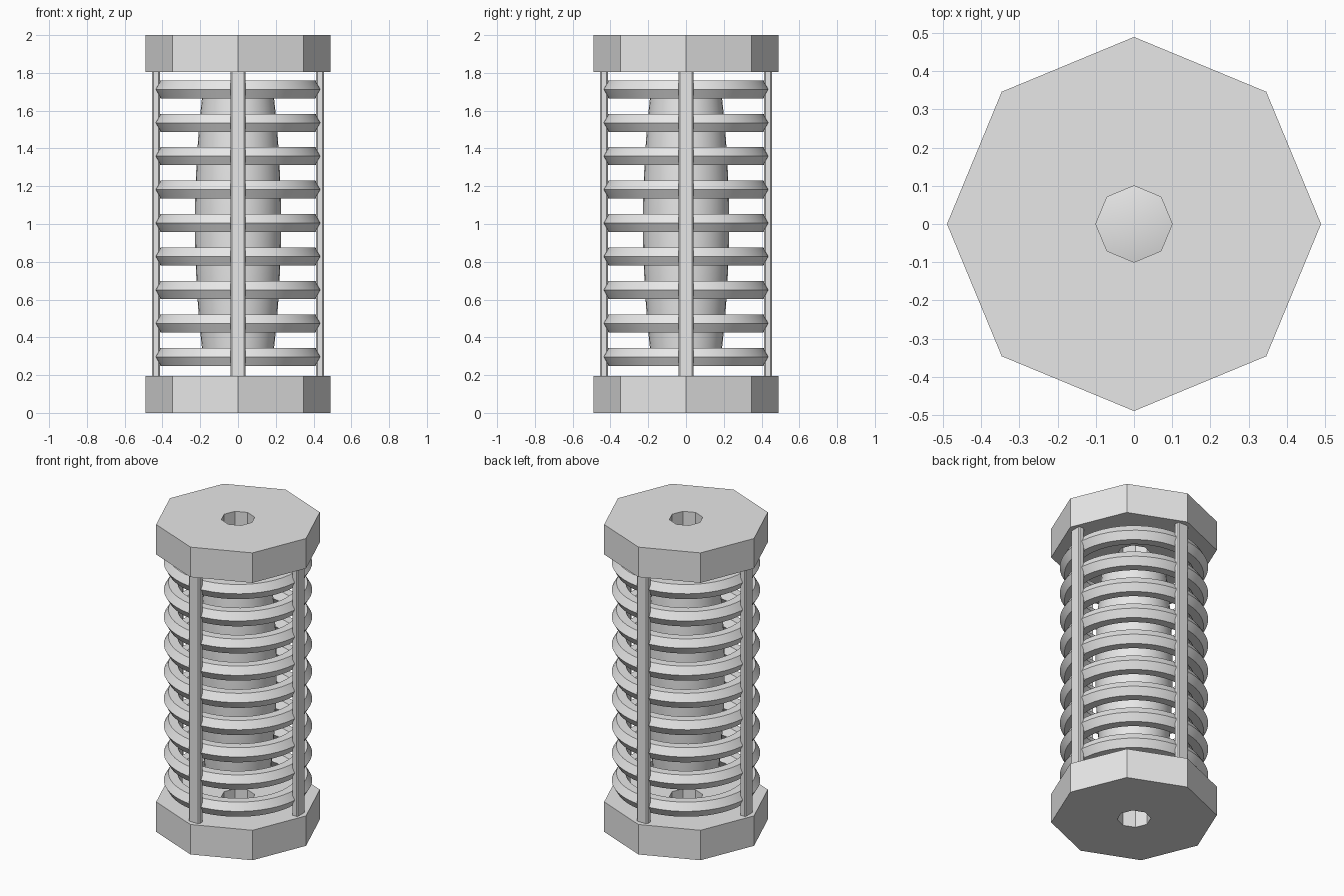
import bpy, bmesh, math

cube = bpy.data.objects.get("Cube")
if cube:
    bpy.data.objects.remove(cube, do_unlink=True)

grey = bpy.data.materials.new("light_grey")
grey.use_nodes = True
colour = (0.8, 0.8, 0.8, 1)
grey.diffuse_color = colour
grey.node_tree.nodes["Principled BSDF"].inputs["Base Color"].default_value = colour


def add_object(name, bm, smooth=False):
    bmesh.ops.recalc_face_normals(bm, faces=bm.faces)
    mesh = bpy.data.meshes.new(name)
    bm.to_mesh(mesh)
    bm.free()
    mesh.materials.append(grey)
    obj = bpy.data.objects.new(name, mesh)
    bpy.context.collection.objects.link(obj)
    if smooth:
        bpy.ops.object.select_all(action='DESELECT')
        obj.select_set(True)
        bpy.context.view_layer.objects.active = obj
        bpy.ops.object.shade_smooth_by_angle(angle=math.radians(25))
    return obj


def lathe(name, profile, sides, closed=False, smooth=True):
    """Revolve (radius, z) points about the z axis."""
    bm = bmesh.new()
    verts = [bm.verts.new((r, 0, z)) for r, z in profile]
    pairs = list(zip(verts, verts[1:]))
    if closed:
        pairs.append((verts[-1], verts[0]))
    edges = [bm.edges.new(p) for p in pairs]
    bmesh.ops.spin(bm, geom=verts + edges, cent=(0, 0, 0), axis=(0, 0, 1),
                   angle=math.tau, steps=sides, use_merge=True)
    bmesh.ops.remove_doubles(bm, verts=bm.verts, dist=0.0001)
    return add_object(name, bm, smooth)


# Octagonal end caps with a hole through the middle
CAP = 0.195
for name, low in (("bottom_cap", 0), ("top_cap", 2 - CAP)):
    high = low + CAP
    lathe(name, [(0.1, low), (0.49, low), (0.49, high), (0.1, high)],
          8, closed=True, smooth=False)

# Stack of rings with a hexagonal section
for i in range(9):
    z = 0.297 + i * 0.177
    section = [(0.383 + 0.055 * math.cos(a * math.tau / 6),
                z + 0.055 * math.sin(a * math.tau / 6)) for a in range(6)]
    lathe(f"ring_{i + 1}", section, 48, closed=True)

# Barrel-shaped core with shallow pointed ends
steps = 12
core = [(0, 0.25)]
for i in range(steps + 1):
    t = 2 * i / steps - 1
    core.append((0.228 - 0.038 * t * t, 1.005 + 0.67 * t))
core.append((0, 1.76))
lathe("core", core, 32)

# Four chamfered upright bars
for i, side in enumerate(("left", "back", "right", "front")):
    bm = bmesh.new()
    bmesh.ops.create_cube(bm, size=1)
    bmesh.ops.scale(bm, vec=(0.042, 0.077, 2 - 2 * CAP + 0.01), verts=bm.verts)
    upright = [e for e in bm.edges
               if abs(e.verts[0].co.z - e.verts[1].co.z) > 0.5]
    bmesh.ops.bevel(bm, geom=upright, offset=0.007, segments=1, affect='EDGES')
    bar = add_object(f"{side}_bar", bm)
    angle = i * math.pi / 2
    bar.location = (0.434 * math.cos(angle), 0.434 * math.sin(angle), 1)
    bar.rotation_euler.z = angle
